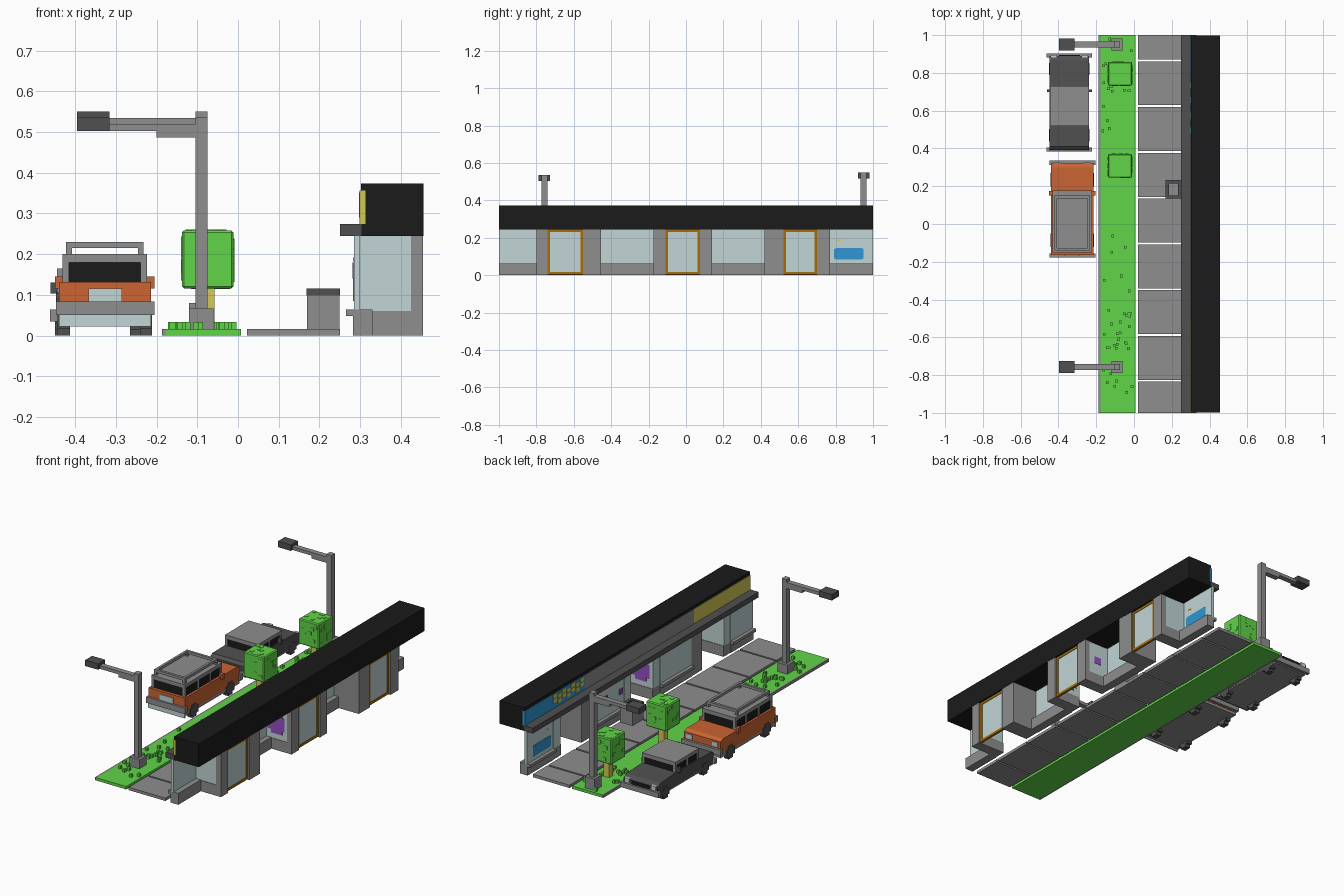
import bpy, bmesh, random
from mathutils import Matrix, Vector

random.seed(4)
if "Cube" in bpy.data.objects:
    bpy.data.objects.remove(bpy.data.objects["Cube"])


def material(name, rgb):
    lin = [((c / 255 + 0.055) / 1.055) ** 2.4 for c in rgb] + [1]
    m = bpy.data.materials.new(name)
    m.diffuse_color = lin
    m.use_nodes = True
    m.node_tree.nodes["Principled BSDF"].inputs["Base Color"].default_value = lin
    return m


GREY = material("mid grey", (142, 142, 142))
DARK = material("dark grey", (80, 80, 80))
BLACK = material("black", (27, 27, 27))
GREEN = material("leaf green", (96, 213, 72))
ORANGE = material("burnt orange", (203, 100, 50))
GLASS = material("pale glass", (194, 213, 213))
BROWN = material("golden brown", (168, 108, 5))
BLUE = material("blue", (47, 151, 211))
YELLOW = material("pale yellow", (213, 202, 86))
PURPLE = material("purple", (150, 78, 195))


def finish(name, mat, bm):
    me = bpy.data.meshes.new(name)
    bm.to_mesh(me)
    bm.free()
    me.materials.append(mat)
    ob = bpy.data.objects.new(name, me)
    bpy.context.collection.objects.link(ob)
    return ob


def part(name, mat, *boxes):
    """One object from boxes given as x0, x1, y0, y1, z0, z1."""
    bm = bmesh.new()
    for x0, x1, y0, y1, z0, z1 in boxes:
        m = Matrix.Translation(((x0 + x1) / 2, (y0 + y1) / 2, (z0 + z1) / 2))
        m = m @ Matrix.Diagonal((x1 - x0, y1 - y0, z1 - z0, 1))
        bmesh.ops.create_cube(bm, size=1, matrix=m)
    return finish(name, mat, bm)


def profile_x(name, mat, x0, x1, pts):
    """Extrude a (y, z) outline along x."""
    bm = bmesh.new()
    f = bm.faces.new([bm.verts.new((x0, y, z)) for y, z in pts])
    r = bmesh.ops.extrude_face_region(bm, geom=[f])
    vs = [v for v in r["geom"] if isinstance(v, bmesh.types.BMVert)]
    bmesh.ops.translate(bm, verts=vs, vec=(x1 - x0, 0, 0))
    bmesh.ops.recalc_face_normals(bm, faces=bm.faces)
    return finish(name, mat, bm)


def ring(name, mat, x0, x1, y0, y1, z0, z1, w):
    """Horizontal rectangular frame."""
    return part(name, mat, (x0, x1, y0, y0 + w, z0, z1), (x0, x1, y1 - w, y1, z0, z1),
                (x0, x0 + w, y0 + w, y1 - w, z0, z1), (x1 - w, x1, y0 + w, y1 - w, z0, z1))


# Pavement slabs with open joints
joints = [-1.005] + [-0.83 + 0.2423 * i for i in range(8)] + [1.005]
part("pavement_slabs", GREY, *[(0.022, 0.25, a + 0.005, b - 0.005, 0, 0.016)
                               for a, b in zip(joints, joints[1:])])

# Grass verge, kerb and tufts
part("grass_verge", GREEN, (-0.178, 0.007, -1, 1, 0, 0.016))
part("kerb", GREY, (-0.187, -0.178, -1, 1, 0, 0.016))
tufts = []
for lo, hi, n in ((-0.68, -0.44, 22), (-0.9, -0.7, 7), (-0.4, 0.05, 6), (0.4, 0.72, 6), (0.7, 0.98, 18)):
    for _ in range(n):
        x, y = random.uniform(-0.168, -0.01), random.uniform(lo, hi)
        tufts.append((x - 0.007, x + 0.007, y - 0.007, y + 0.007, 0.014, 0.033))
part("grass_tufts", GREEN, *tufts)

# Street trees
for i, y in enumerate((0.308, 0.795)):
    part(f"tree_trunk_{i}", YELLOW, (-0.092, -0.058, y - 0.017, y + 0.017, 0.016, 0.13))
    crown = part(f"tree_crown_{i}", GREEN, (-0.138, -0.011, y - 0.063, y + 0.063, 0.116, 0.258))
    bev = crown.modifiers.new("chamfer", "BEVEL")
    bev.width, bev.segments = 0.005, 1
    leaves, c, half = [], Vector((-0.0745, y, 0.187)), (0.0635, 0.063, 0.071)
    for axis in range(3):
        for side in (-1, 1):
            for _ in range(7):
                p = Vector([random.uniform(-0.048, 0.048) for _ in range(3)])
                p[axis] = side * half[axis]
                s = [0.009] * 3
                s[axis] = 0.002
                q = c + p
                leaves.append([v for k in range(3) for v in (q[k] - s[k], q[k] + s[k])])
    part(f"tree_leaves_{i}", GREEN, *leaves)

# Street lamps
for i, (y, d) in enumerate(((-0.757, -0.014), (0.95, 0))):
    part(f"lamp_post_{i}", GREY, (-0.105, -0.075, y - 0.016, y + 0.016, 0.01, 0.55 + d),
         (-0.12, -0.06, y - 0.031, y + 0.031, 0.01, 0.08 + d),
         (-0.32, -0.1, y - 0.015, y + 0.015, 0.516 + d, 0.534 + d),
         (-0.2, -0.1, y - 0.015, y + 0.015, 0.5 + d, 0.518 + d))
    part(f"lamp_head_{i}", DARK, (-0.396, -0.316, y - 0.031, y + 0.031, 0.517 + d, 0.55 + d))

# Litter bin
part("bin_body", GREY, (0.169, 0.249, 0.135, 0.231, 0.012, 0.1))
ring("bin_rim", DARK, 0.168, 0.25, 0.134, 0.232, 0.098, 0.115, 0.018)

# Shop roof, canopy and fascia signs
part("shop_roof", BLACK, (0.302, 0.456, -0.999, 0.999, 0.244, 0.374))
part("canopy", DARK, (0.25, 0.304, -1, 1, 0.244, 0.274))
for name, mat, a, b in (("left_sign", YELLOW, -1, -0.5), ("middle_sign", GREY, -0.5, 0.47),
                        ("right_sign", BLUE, 0.47, 1)):
    part(name, mat, (0.299, 0.313, a, b, 0.274, 0.356))
part("sign_marks", YELLOW, *[(0.297, 0.3, y, y + 0.03, z, z + 0.022) for k, y in
                             enumerate((0.48, 0.52, 0.56, 0.6, 0.64, 0.68, 0.72))
                             for z in ((0.29, 0.318) if k % 2 else (0.304, 0.33))])

# Display windows with plinth and sill
for i, (a, b) in enumerate(((-1, -0.8), (-0.455, -0.175), (0.14, 0.42), (0.77, 1))):
    part(f"window_plinth_{i}", GREY, (0.282, 0.33, a, b, 0, 0.05), (0.265, 0.33, a, b, 0.048, 0.064))
    part(f"window_glass_{i}", GLASS, (0.285, 0.3, a, b, 0.062, 0.246))

# Solid party walls between shops
part("party_walls", GREY, *[(0.285, 0.455, a, b, 0, 0.246) for a, b in ((-0.55, -0.455), (0.42, 0.52))])

# Glazed side walls of the recessed entrances
sides = ((-0.8, -0.74), (-0.175, -0.11), (0.075, 0.14), (0.7, 0.77))
for i, (a, b) in enumerate(sides):
    part(f"entrance_frame_{i}", GREY, (0.285, 0.455, a, b, 0, 0.06), (0.425, 0.455, a, b, 0.06, 0.246))
    part(f"entrance_glass_{i}", GLASS, (0.285, 0.426, a + 0.003, b - 0.003, 0.058, 0.246))

# Doors at the back of each recess
for i, (a, b) in enumerate(((-0.74, -0.55), (-0.11, 0.075), (0.52, 0.7))):
    x0, x1, w = 0.434, 0.447, 0.014
    part(f"door_glass_{i}", GLASS, (x0 + 0.003, x1 - 0.003, a, b, 0.008, 0.242))
    part(f"door_frame_{i}", BROWN, (x0, x1, a, a + w, 0.004, 0.244), (x0, x1, b - w, b, 0.004, 0.244),
         (x0, x1, a + w, b - w, 0.004, 0.018), (x0, x1, a + w, b - w, 0.23, 0.244))

# Painted posters
part("blue_poster", BLUE, (0.283, 0.302, 0.792, 0.95, 0.09, 0.141), (0.283, 0.302, 0.799, 0.943, 0.085, 0.146))
part("yellow_poster_mark", YELLOW, (0.283, 0.302, 0.81, 0.83, 0.182, 0.192))
a, b = sides[1]
part("large_purple_poster", PURPLE, (0.305, 0.41, a + 0.001, b - 0.001, 0.11, 0.185),
     (0.325, 0.395, a + 0.001, b - 0.001, 0.09, 0.205))
b = sides[2][1]
part("small_purple_poster", PURPLE, (0.345, 0.39, b - 0.006, b - 0.001, 0.125, 0.165))
part("window_purple_stickers", PURPLE, (0.281, 0.286, 0.155, 0.185, 0.14, 0.17),
     (0.281, 0.286, 0.29, 0.32, 0.15, 0.18))


def wheels(name, cx, hw, ys, r):
    """Blocky wheels: a wide slab crossed with a tall one."""
    boxes = []
    for s in (-1, 1):
        for y in ys:
            for ry, rz in ((r, r * 0.55), (r * 0.55, r)):
                x = cx + s * (hw - 0.015)
                boxes.append((x - 0.015, x + 0.015, y - ry, y + ry, r - rz, r + rz))
    part(name, DARK, *boxes)


def cabin(name, cx, hw, y0, y1, z0, z1, splits):
    """Black glazing with grey pillars and a grey roof."""
    e = 0.004
    part(name + "_windows", BLACK, (cx - hw + e, cx + hw - e, y0 + e, y1 - e, z0 - 0.01, z1 - 0.01))
    pillars = [(cx + s * (hw - 0.008) - 0.008, cx + s * (hw - 0.008) + 0.008, y, y + 0.016, z0 - 0.002, z1 - 0.01)
               for s in (-1, 1) for y in [y0, y1 - 0.016] + splits]
    part(name + "_pillars", GREY, *pillars)
    part(name + "_roof", GREY, (cx - hw, cx + hw, y0, y1, z1 - 0.02, z1))


# Orange off-road car, facing +y
cx = -0.327
profile_x("orange_car_body", ORANGE, cx - 0.113, cx + 0.113,
          [(-0.165, 0.045), (-0.165, 0.132), (0.3, 0.132), (0.322, 0.122), (0.322, 0.045)])
cabin("orange_car", cx, 0.104, -0.152, 0.178, 0.13, 0.2, [-0.04, 0.07])
ring("orange_car_rack", GREY, cx - 0.095, cx + 0.095, -0.14, 0.15, 0.215, 0.23, 0.014)
part("orange_car_rack_posts", GREY, *[(cx + s * 0.088 - 0.007, cx + s * 0.088 + 0.007, y, y + 0.014, 0.198, 0.217)
                                      for s in (-1, 1) for y in (-0.14, 0.136)])
part("orange_car_bumpers", GREY, (cx - 0.12, cx + 0.122, -0.177, -0.155, 0.05, 0.083),
     (cx - 0.12, cx + 0.122, 0.312, 0.335, 0.05, 0.083))
part("orange_car_lower_trim", GLASS, (cx - 0.113, cx + 0.113, -0.17, -0.16, 0.022, 0.05))
part("orange_car_chassis", GREY, (cx - 0.112, cx + 0.112, -0.16, 0.32, 0.03, 0.046))
part("orange_car_plate", GLASS, (cx - 0.04, cx + 0.042, -0.169, -0.16, 0.083, 0.115))
part("orange_car_headlights", GLASS, *[(cx + s * 0.08 - 0.018, cx + s * 0.08 + 0.018, 0.315, 0.326, 0.09, 0.115)
                                       for s in (-1, 1)])
part("orange_car_mirrors", ORANGE, *[(cx + s * 0.112 - 0.01, cx + s * 0.112 + 0.01, 0.152, 0.176, 0.115, 0.145)
                                     for s in (-1, 1)])
wheels("orange_car_wheels", cx, 0.116, (-0.085, 0.235), 0.036)

# Dark saloon car, facing +y
cx = -0.342
profile_x("dark_car_body", DARK, cx - 0.105, cx + 0.105,
          [(0.395, 0.035), (0.392, 0.09), (0.41, 0.104), (0.73, 0.108), (0.865, 0.1), (0.89, 0.085), (0.89, 0.035)])
cabin("dark_car", cx, 0.103, 0.52, 0.73, 0.107, 0.165, [0.615])
part("dark_car_chassis", GREY, (cx - 0.104, cx + 0.104, 0.4, 0.885, 0.028, 0.036))
part("dark_car_bumpers", GREY, (cx - 0.12, cx + 0.12, 0.385, 0.405, 0.035, 0.064),
     (cx - 0.12, cx + 0.12, 0.882, 0.903, 0.035, 0.064))
part("dark_car_grille", BLACK, (cx - 0.055, cx + 0.055, 0.885, 0.894, 0.062, 0.083))
part("dark_car_headlights", GLASS, *[(cx + s * 0.082 - 0.015, cx + s * 0.082 + 0.015, 0.88, 0.896, 0.066, 0.09)
                                     for s in (-1, 1)])
part("dark_car_mirrors", DARK, *[(cx + s * 0.108 - 0.011, cx + s * 0.108 + 0.011, 0.698, 0.712, 0.103, 0.13)
                                 for s in (-1, 1)])
wheels("dark_car_wheels", cx, 0.107, (0.47, 0.82), 0.032)
